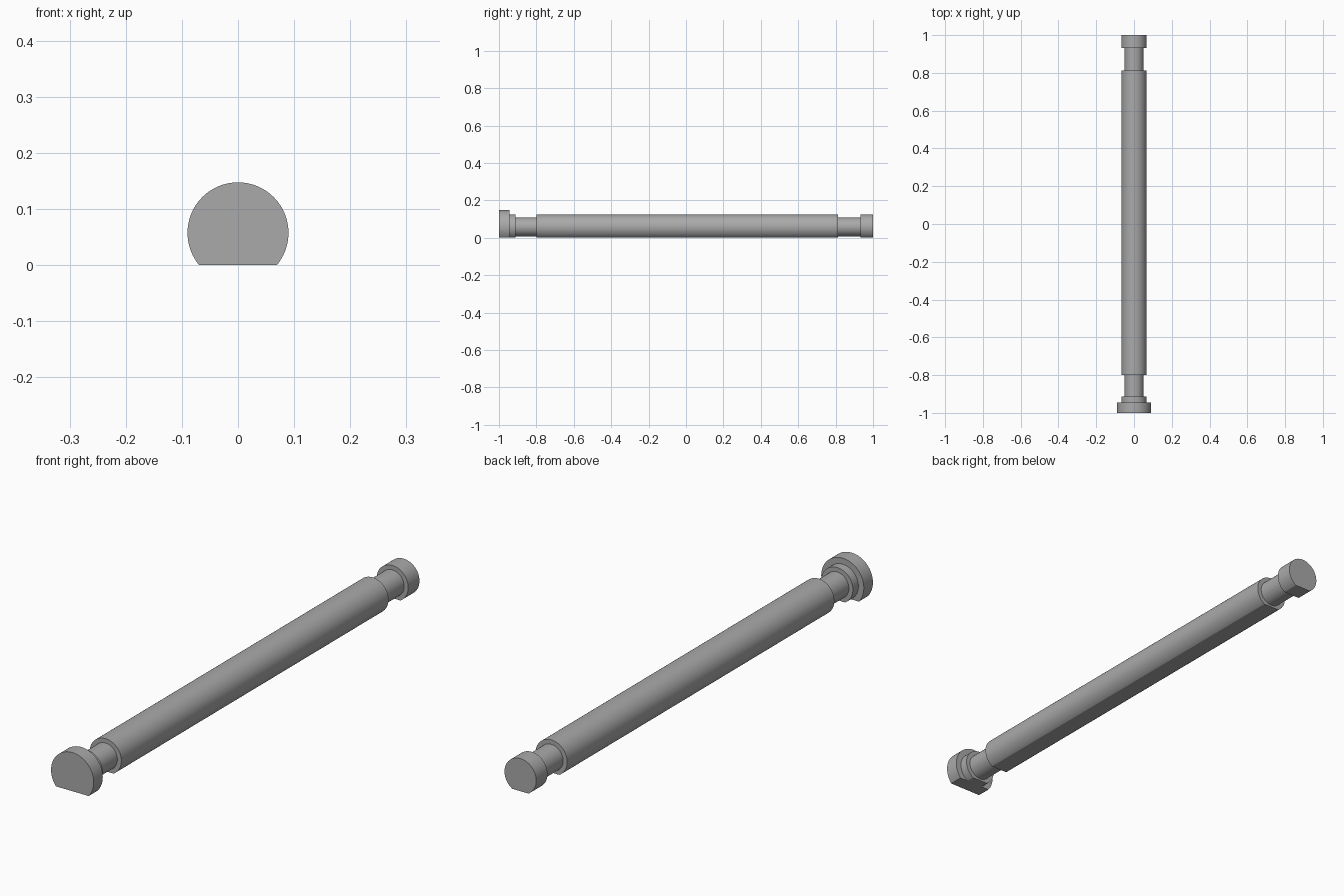
import bpy, bmesh, math

cube = bpy.data.objects.get("Cube")
if cube:
    bpy.data.objects.remove(cube, do_unlink=True)

SEGMENTS = 96
AXIS_Z = 0.0577
HEAD_R, BODY_R, NECK_R = 0.09, 0.067, 0.05

# Plain grey metal
steel = bpy.data.materials.new("grey_metal")
steel.use_nodes = True
colour = (0.4, 0.4, 0.4, 1)
steel.diffuse_color = colour
steel.node_tree.nodes["Principled BSDF"].inputs["Base Color"].default_value = colour

# Sections from front to back: radius and the y where each ends
sections = [
    (HEAD_R, -0.945),   # head
    (BODY_R, -0.912),   # collar
    (NECK_R, -0.80),    # front groove
    (BODY_R, 0.813),    # shaft
    (NECK_R, 0.932),    # rear groove
    (BODY_R, 1.0),      # tail
]


def ring(bm, radius, y):
    angles = [2 * math.pi * i / SEGMENTS for i in range(SEGMENTS)]
    return [bm.verts.new((radius * math.sin(a), y, AXIS_Z + radius * math.cos(a)))
            for a in angles]


# Stepped round pin, skinned ring to ring
bm = bmesh.new()
rings = []
start = -1.0
for radius, end in sections:
    rings += [ring(bm, radius, start), ring(bm, radius, end)]
    start = end
for a, b in zip(rings, rings[1:]):
    for i in range(SEGMENTS):
        j = (i + 1) % SEGMENTS
        bm.faces.new((a[i], a[j], b[j], b[i]))
bm.faces.new(rings[0])
bm.faces.new(rings[-1])

# Flat milled along the underside
bmesh.ops.bisect_plane(bm, geom=bm.verts[:] + bm.edges[:] + bm.faces[:],
                       plane_co=(0, 0, 0), plane_no=(0, 0, 1), clear_inner=True)
open_edges = [e for e in bm.edges if e.is_boundary]
bmesh.ops.holes_fill(bm, edges=open_edges, sides=0)
bmesh.ops.recalc_face_normals(bm, faces=bm.faces[:])

mesh = bpy.data.meshes.new("hinge_pin")
bm.to_mesh(mesh)
bm.free()
mesh.materials.append(steel)
pin = bpy.data.objects.new("hinge_pin", mesh)
bpy.context.collection.objects.link(pin)

# Smooth round sides with crisp steps
bpy.ops.object.select_all(action="DESELECT")
pin.select_set(True)
bpy.context.view_layer.objects.active = pin
bpy.ops.object.shade_smooth_by_angle(angle=math.radians(30))
